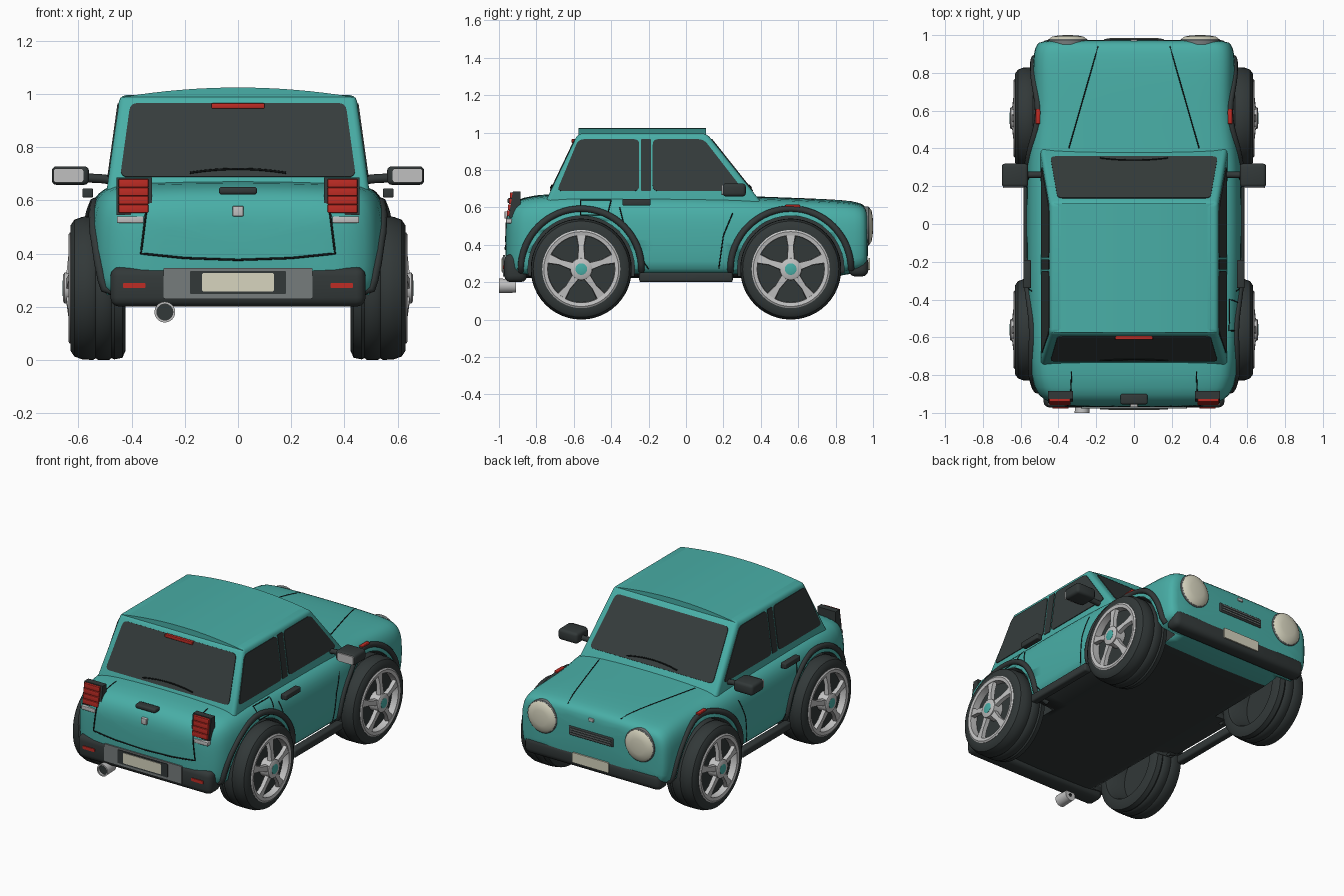
import bpy, bmesh
from math import sin, cos, pi, radians, hypot
from mathutils import Vector
from mathutils.bvhtree import BVHTree

if "Cube" in bpy.data.objects:
    bpy.data.objects.remove(bpy.data.objects["Cube"])


def material(name, r, g, b):
    m = bpy.data.materials.new(name)
    m.use_nodes = True
    m.diffuse_color = (r, g, b, 1)
    m.node_tree.nodes["Principled BSDF"].inputs["Base Color"].default_value = (r, g, b, 1)
    return m


TEAL = material("teal paint", .066, .425, .385)
DARK = material("dark rubber", .032, .04, .04)
GLASS = material("dark glass", .036, .046, .045)
SILVER = material("silver", .53, .53, .53)
RED = material("red lens", .52, .025, .018)
CREAM = material("cream lens", .68, .66, .52)
GREY = material("grey plastic", .18, .2, .2)
BLACK = material("black seam", .006, .008, .008)


def activate(ob):
    bpy.ops.object.select_all(action='DESELECT')
    ob.select_set(True)
    bpy.context.view_layer.objects.active = ob


def make(name, bm, mat, angle=35):
    bmesh.ops.recalc_face_normals(bm, faces=bm.faces)
    me = bpy.data.meshes.new(name)
    bm.to_mesh(me)
    bm.free()
    me.materials.append(mat)
    ob = bpy.data.objects.new(name, me)
    bpy.context.collection.objects.link(ob)
    activate(ob)
    bpy.ops.object.shade_smooth_by_angle(angle=radians(angle))
    return ob


def loft(rings, caps=True):
    bm = bmesh.new()
    rows = [[bm.verts.new(p) for p in ring] for ring in rings]
    for a, b in zip(rows, rows[1:]):
        for i in range(len(a)):
            j = (i + 1) % len(a)
            bm.faces.new((a[i], a[j], b[j], b[i]))
    if caps:
        bm.faces.new(rows[0])
        bm.faces.new(rows[-1])
    return bm


def lathe(name, profile, origin, axis, mat, caps=True, steps=40):
    rot = Vector(axis).to_track_quat('Z', 'Y').to_matrix()
    rings = [[Vector(origin) + rot @ Vector((r * cos(2 * pi * i / steps), r * sin(2 * pi * i / steps), d))
              for i in range(steps)] for d, r in profile]
    return make(name, loft(rings, caps), mat)


def box(name, lo, hi, mat, bevel=.01):
    bm = bmesh.new()
    bmesh.ops.create_cube(bm, size=1)
    lo, hi = Vector(lo), Vector(hi)
    for v in bm.verts:
        v.co = Vector(((lo[i] + hi[i]) / 2 + v.co[i] * (hi[i] - lo[i]) for i in range(3)))
    if bevel:
        bmesh.ops.bevel(bm, geom=bm.edges[:], offset=bevel, segments=3, profile=.5, affect='EDGES')
    return make(name, bm, mat)


def plate(name, pts, mat, radius=.02, thick=.009):
    # flat panel with rounded corners, centred on its plane
    pts = [Vector(p) for p in pts]
    out = []
    for i, p in enumerate(pts):
        a = p + (pts[i - 1] - p).normalized() * radius
        b = p + (pts[(i + 1) % len(pts)] - p).normalized() * radius
        for k in range(5):
            t = k / 4
            out.append(a * (1 - t) ** 2 + p * 2 * t * (1 - t) + b * t * t)
    n = (pts[1] - pts[0]).cross(pts[2] - pts[0]).normalized() * thick / 2
    return make(name, loft([[q - n for q in out], [q + n for q in out]]), mat)


def rear_plate(name, x0, x1, z0, z1, y, mat, radius=.005):
    return plate(name, [(x0, y, z0), (x1, y, z0), (x1, y, z1), (x0, y, z1)], mat, radius)


def tube(name, pts, radius, mat):
    cu = bpy.data.curves.new(name, 'CURVE')
    cu.dimensions = '3D'
    cu.bevel_depth = radius
    cu.bevel_resolution = 2
    cu.use_fill_caps = True
    sp = cu.splines.new('POLY')
    sp.points.add(len(pts) - 1)
    for q, p in zip(sp.points, pts):
        q.co = (*p, 1)
    cu.materials.append(mat)
    ob = bpy.data.objects.new(name, cu)
    bpy.context.collection.objects.link(ob)
    activate(ob)
    bpy.ops.object.convert(target='MESH')
    return ob


# Body shell: y, half width, top, bottom
stations = [(-.967, .34, .51, .3), (-.957, .41, .57, .26), (-.932, .48, .62, .23), (-.88, .53, .655, .22),
            (-.74, .555, .675, .22), (-.5, .56, .675, .22), (-.2, .57, .67, .22), (.25, .57, .665, .22),
            (.4, .56, .658, .22), (.57, .53, .652, .22), (.75, .535, .645, .22), (.87, .535, .636, .24),
            (.935, .525, .624, .255), (.962, .505, .604, .27), (.974, .47, .57, .29)]
section = [(.45, .995), (.8, .975), (.89, .94), (.95, .87), (.985, .76), (1, .6), (1, .3), (.98, .1), (.94, 0)]
rings = []
for y, w, zt, zb in stations:
    half = [(fx * w, y, zb + f * (zt - zb)) for fx, f in section]
    rings.append([(0, y, zt)] + half + [(-x, y, z) for x, y, z in reversed(half)])
body = make("body", loft(rings), TEAL, 50)
body.modifiers.new("smooth", 'SUBSURF').levels = 1
bpy.ops.object.modifier_apply(modifier="smooth")
tree = BVHTree.FromPolygons([v.co for v in body.data.vertices], [p.vertices[:] for p in body.data.polygons])


def stick(pts, direction):
    # drop points onto the body along a direction
    d = Vector(direction)
    hits = [tree.ray_cast(Vector(p) - d * 2, d)[0] for p in pts]
    return [h for h in hits if h]


def path(pts, n=10):
    pts = [Vector(p) for p in pts]
    return [a.lerp(b, k / n) for a, b in zip(pts, pts[1:]) for k in range(n)] + [pts[-1]]


# Wheel wells
for s in (-1, 1):
    for y in (-.56, .56):
        cutter = lathe("well_cutter", [(0, .285), (.5, .285)], (s * .39, y, .27), (s, 0, 0), DARK)
        cutter.hide_render = True
        activate(body)
        mod = body.modifiers.new("well", 'BOOLEAN')
        mod.object, mod.operation, mod.solver = cutter, 'DIFFERENCE', 'EXACT'
        bpy.ops.object.modifier_apply(modifier="well")
        bpy.data.objects.remove(cutter)
body.data.materials.clear()
body.data.materials.append(TEAL)
body.data.materials.append(DARK)
for p in body.data.polygons:
    vs = [body.data.vertices[i].co for i in p.vertices]
    well = all(hypot(abs(v.y) - .56, v.z - .27) < .288 and abs(v.x) > .38 for v in vs)
    floor = p.normal.z < -.8 and p.center.z < .26 and -.9 < p.center.y < .73
    p.material_index = 1 if well or floor else 0


# Cabin with sloping sides
def cab(z):
    t = (z - .65) / .34
    return .492 - .047 * t, -.742 + .162 * t, .385 - .27 * t   # half width, rear, front


def cab_ring(z):
    w, r, f = cab(z)
    return [(-w, r, z), (w, r, z), (w, f, z), (-w, f, z)]


cabin_bm = loft([cab_ring(.6), cab_ring(.995)])
bmesh.ops.bevel(cabin_bm, geom=cabin_bm.edges[:], offset=.022, segments=3, profile=.5, affect='EDGES')
make("cabin", cabin_bm, TEAL)
arc = [(.435 * k / 8, .988 + .036 * (1 - (k / 8) ** 2)) for k in range(-8, 9)]
roof_bm = loft([[(x, y, z) for x, z in arc] + [(.435, y, .975), (-.435, y, .975)] for y in (-.575, .108)])
make("roof", roof_bm, TEAL)

# Windows and wipers
lo, hi = .687, .964
for name, k in (("rear_window", 1), ("windscreen", 2)):
    plate(name, [(x * (cab(z)[0] - .044), cab(z)[k], z) for x, z in ((-1, lo), (1, lo), (1, hi), (-1, hi))], GLASS, .03)
    wiper = [(x / 50, .718 - .00018 * x * x) for x in range(-9, 10)]
    tube(name + "_wiper", [(x, cab(z)[k] + (k * 2 - 3) * .007, z) for x, z in wiper], .004, BLACK)
for s in (-1, 1):
    for name, pts in (("rear_side_window", [(-.69, lo), (-.25, lo), (-.25, hi), (-.575, hi)]),
                      ("front_side_window", [(-.178, lo), (.31, lo), (.095, hi), (-.178, hi)])):
        plate(name, [(s * cab(z)[0], y, z) for y, z in pts], GLASS, .03)
    plate("door_pillar", [(s * (cab(z)[0] - .001), y, z) for y, z in
                          ((-.24, lo), (-.188, lo), (-.188, hi), (-.24, hi))], DARK, .005)
box("high_brake_light", (-.1, -.612, .945), (.1, -.585, .965), RED, .004)

# Wheels, with a hollow inner side
tyre = [(.54, .17), (.44, .19), (.422, .2), (.422, .235), (.435, .262), (.465, .268), (.475, .263), (.485, .27),
        (.525, .27), (.535, .264), (.545, .27), (.585, .268), (.615, .257), (.63, .235), (.63, .205), (.61, .198),
        (.585, .19)]
rim = [(.59, .207), (.632, .209), (.638, .2), (.634, .18), (.59, .178)]
for s in (-1, 1):
    for y, end in ((-.56, "rear"), (.56, "front")):
        c, ax = (0, y, .27), (s, 0, 0)
        lathe(end + "_tyre", tyre, c, ax, DARK, steps=48)
        lathe(end + "_rim", rim, c, ax, SILVER, caps=False, steps=48)
        lathe(end + "_hub", [(.59, .06), (.652, .058), (.657, .05)], c, ax, SILVER)
        lathe(end + "_hub_cap", [(.64, .031), (.658, .031), (.66, .025)], c, ax, TEAL)
        for i in range(5):
            a = 2 * pi * i / 5
            spoke = []
            for r, w, x in ((.03, .024, .648), (.12, .016, .638), (.19, .03, .63)):
                spoke.append([(s * (x - dx), y + r * sin(a) + t * w * cos(a), .27 + r * cos(a) - t * w * sin(a))
                              for dx, t in ((.025, -1), (.025, 1), (0, .85), (0, -.85))])
            make(end + "_spoke", loft(spoke), SILVER)

        # Arch trim follows the body side
        pts = [(0, y + .322 * cos(t * pi / 32), .27 + .322 * sin(t * pi / 32)) for t in range(-2, 35)]
        tube(end + "_arch_trim", stick(pts, (-s, 0, 0)), .018, DARK)

# Side details on both sides
for s in (-1, 1):
    side = (-s, 0, 0)
    box("sill", (s * .56 - .025, -.25, .2), (s * .56 + .025, .25, .252), DARK, .012)
    tube("door_rear_seam", stick(path([(0, -.355, .6), (0, -.33, .5), (0, -.27, .37), (0, -.2, .27)]), side), .003, BLACK)
    tube("door_front_seam", stick(path([(0, .25, .57), (0, .2, .45), (0, .175, .27)]), side), .003, BLACK)
    box("door_handle", (s * .565 - .02, -.34, .61), (s * .565 + .02, -.19, .645), DARK, .006)
    box("side_marker", (s * .509 - .012, .53, .598), (s * .509 + .012, .61, .614), RED, .004)
    tube("mirror_arm", [(s * .46, .26, .675), (s * .52, .26, .682), (s * .6, .26, .685)], .017, DARK)
    box("mirror", (s * .63 - .07, .195, .658), (s * .63 + .07, .32, .728), DARK, .018)
    rear_plate("mirror_glass", s * .637 - .057, s * .637 + .057, .667, .72, .194, SILVER, .012)
    tube("bonnet_seam", stick(path([(s * .345, .4, 0), (s * .19, .94, 0)]), (0, 0, -1)), .003, BLACK)
    tube("boot_top_seam", stick(path([(s * .33, -.78, 0), (s * .335, -.9, 0)]), (0, 0, -1)), .003, BLACK)

    # Tail lamps lean forward with the body
    lean = [(-.948, .545), (-.926, .685), (-.885, .685), (-.885, .545)]
    make("tail_lamp_housing", loft([[(s * .39 + dx, y, z) for y, z in lean] for dx in (-.066, .066)]), DARK)
    for k in range(4):
        z, back = .553 + k * .032, -.957 + k * .005
        box("tail_lamp", (s * .393 - .056, back, z), (s * .393 + .056, back + .03, z + .031), RED, .003)
    box("reverse_lamp", (s * .405 - .05, -.962, .515), (s * .405 + .05, -.9, .54), SILVER, .004)
    rear_plate("rear_reflector", s * .39 - .042, s * .39 + .042, .27, .29, -.973, RED)

    # Headlamps
    lathe("headlamp_ring", [(.95, .105), (.975, .105), (.98, .1)], (s * .35, 0, .5), (0, 1, 0), GREY)
    lathe("headlamp", [(.955, .1), (.98, .099), (.992, .083), (.998, .05), (1, .015)], (s * .35, 0, .5), (0, 1, 0), CREAM)

# Fuel flap on one side only
flap = path([(0, -.565, .56), (0, -.42, .56), (0, -.4, .638), (0, -.565, .638), (0, -.565, .56)])
tube("fuel_flap_seam", stick(flap, (-1, 0, 0)), .003, BLACK)

# Boot lid
lid = path([(-.335, 0, .64), (-.365, 0, .4), (-.2, 0, .383), (0, 0, .376), (.2, 0, .383), (.365, 0, .4), (.335, 0, .64)])
tube("boot_lid_seam", stick(lid, (0, 1, 0)), .004, BLACK)
box("boot_handle", (-.072, -.955, .622), (.072, -.9, .65), DARK, .01)
box("boot_lock", (-.02, -.97, .54), (.02, -.93, .578), SILVER, .003)

# Bumpers, plates and grille
box("rear_bumper", (-.48, -.972, .2), (.48, -.85, .35), DARK, .035)
rear_plate("rear_bumper_panel", -.28, .28, .23, .345, -.973, GREY)
rear_plate("rear_plate_surround", -.18, .18, .248, .335, -.977, DARK)
rear_plate("rear_number_plate", -.135, .135, .258, .326, -.981, CREAM)
box("front_bumper", (-.49, .87, .23), (.49, .975, .34), DARK, .035)
rear_plate("front_number_plate", -.13, .13, .265, .33, .979, CREAM)
box("grille", (-.16, .95, .435), (.16, .979, .495), DARK, .008)
for k in range(3):
    box("grille_bar", (-.145, .96, .447 + k * .015), (.145, .983, .453 + k * .015), GREY, 0)
box("bonnet_catch", (-.018, .94, .56), (.018, .978, .58), SILVER, .004)

# Exhaust
pipe = [(.91, .01), (.91, .036), (1, .039), (1, .03), (.95, .03)]
lathe("exhaust", pipe, (-.275, 0, .18), (0, -1, 0), SILVER, caps=False)
lathe("exhaust_bore", [(.94, .03), (.985, .03)], (-.275, 0, .18), (0, -1, 0), DARK)
